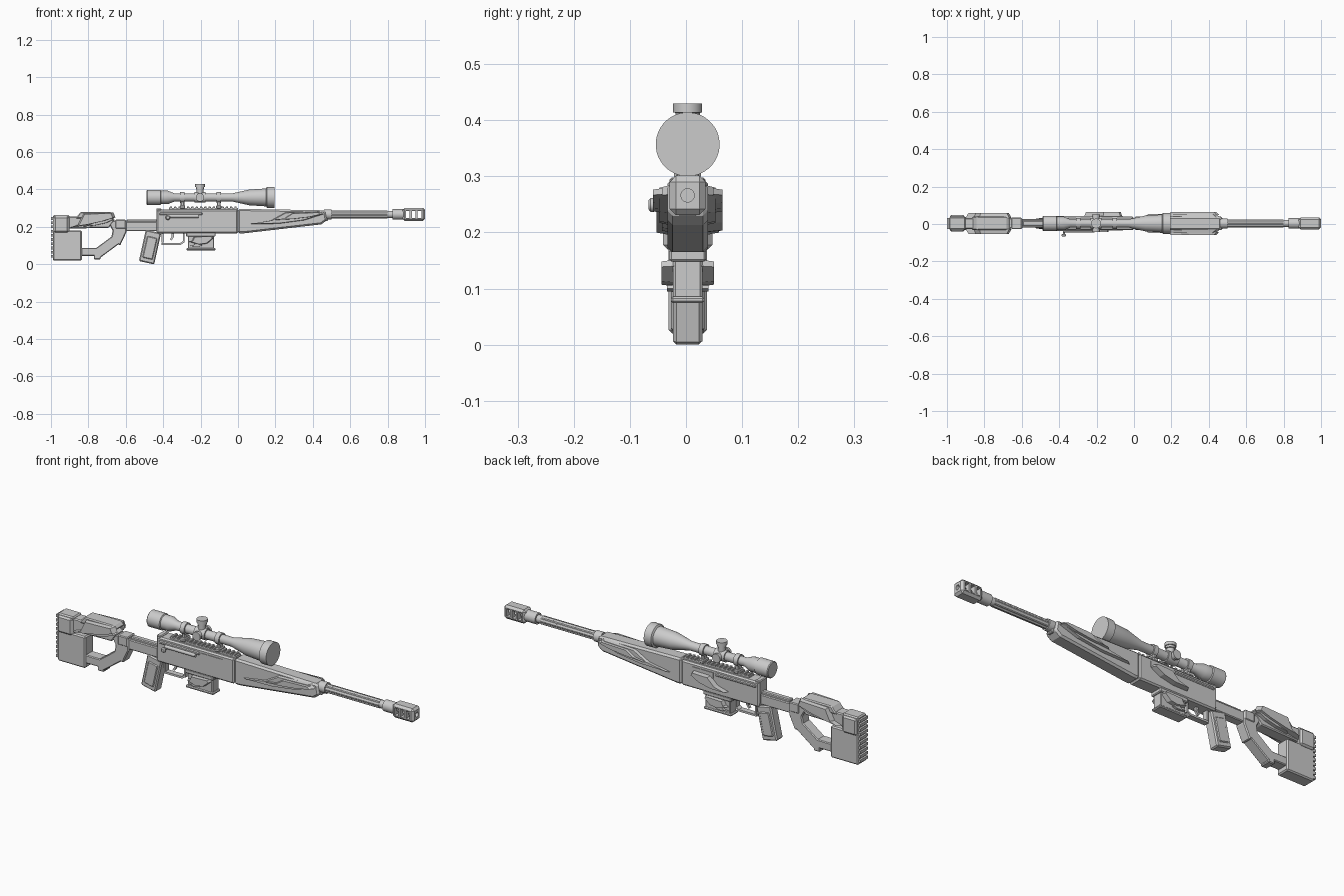
import bpy, bmesh, math
from mathutils import Matrix, Vector

if "Cube" in bpy.data.objects:
    bpy.data.objects.remove(bpy.data.objects["Cube"])

# Shared reference lines of the rifle
MIDDLE = .003
BORE = .266
SIGHT = .357
TUBE = .022
BELLY = .165
DECK = .292
BODY = .036
TURRET = -.203

shade = (.6, .6, .6, 1)
grey = bpy.data.materials.new("plain grey")
grey.use_nodes = True
grey.diffuse_color = shade
grey.node_tree.nodes["Principled BSDF"].inputs["Base Color"].default_value = shade


def finish(name, bm, bevel=None, smooth=False):
    bmesh.ops.recalc_face_normals(bm, faces=bm.faces)
    mesh = bpy.data.meshes.new(name)
    bm.to_mesh(mesh)
    bm.free()
    mesh.materials.append(grey)
    part = bpy.data.objects.new(name, mesh)
    bpy.context.collection.objects.link(part)
    if bevel:
        chamfer = part.modifiers.new("chamfer", "BEVEL")
        chamfer.width, chamfer.segments = bevel, 1
        chamfer.limit_method, chamfer.angle_limit = "ANGLE", math.radians(40)
    if smooth:
        bpy.ops.object.select_all(action="DESELECT")
        part.select_set(True)
        bpy.context.view_layer.objects.active = part
        bpy.ops.object.shade_smooth_by_angle(angle=math.radians(35))
    return part


def skin(bm, rings):
    """Close a stack of vertex rings into a solid."""
    bm.faces.new(rings[0])
    bm.faces.new(rings[-1])
    for near, far in zip(rings, rings[1:]):
        for i in range(len(near)):
            bm.faces.new((near[i - 1], near[i], far[i], far[i - 1]))


def prism(name, outline, inner, outer, bevel=None, taper=1):
    """Side outline drawn sideways between two y values; taper shrinks the outer end."""
    bm = bmesh.new()
    points = [Vector((x, 0, z)) for x, z in outline]
    centre = sum(points, Vector()) / len(points)
    skin(bm, [[bm.verts.new(centre + (p - centre) * scale + Vector((0, y, 0))) for p in points]
              for y, scale in ((inner, 1), (outer, taper))])
    return finish(name, bm, bevel)


def slab(name, outline, half=BODY, bevel=.005):
    return prism(name, outline, MIDDLE - half, MIDDLE + half, bevel)


def box(name, left, right, low, high, half, bevel=.004):
    return slab(name, [(left, low), (right, low), (right, high), (left, high)], half, bevel)


def bar(name, start, end, thick, half, bevel=.004):
    """Straight bar between two points of the side outline."""
    start, end = Vector(start), Vector(end)
    offset = (end - start).orthogonal().normalized() * thick / 2
    return slab(name, [start - offset, end - offset, end + offset, start + offset], half, bevel)


def leaf(name, tail, tip, spread, inner, outer, peak=.5, belly=.5, flanks=("left", "right")):
    """Swept, pointed armour plate lying on the flanks."""
    tail, tip = Vector(tail), Vector(tip)
    rule = [(0, 0), (peak * .6, .1), (peak, 1), (.95, .5), (1, 0), (.75, -belly), (.4, -belly)]
    outline = [tail.lerp(tip, along) + Vector((0, rise * spread)) for along, rise in rule]
    for flank in flanks:
        side = 1 if flank == "left" else -1
        prism(f"{name}_{flank}", outline, MIDDLE + side * inner, MIDDLE + side * outer, taper=.88)


def lathe(name, profile, origin, axis="X", sides=32):
    """Turned part: profile of (distance, radius) along an axis."""
    bm = bmesh.new()
    angles = [math.tau * (i + .5) / sides for i in range(sides)]
    skin(bm, [[bm.verts.new((d, r * math.cos(a), r * math.sin(a))) for a in angles]
              for d, r in profile])
    heading = {"X": Vector((1, 0, 0)), "Y": Vector((0, 1, 0)),
               "-Y": Vector((0, -1, 0)), "Z": Vector((0, 0, 1))}[axis]
    turn = Vector((1, 0, 0)).rotation_difference(heading).to_matrix().to_4x4()
    bm.transform(Matrix.Translation(origin) @ turn)
    return finish(name, bm, smooth=True)


def drum(name, start, length, radius, height=BORE, y=MIDDLE, sides=32):
    return lathe(name, [(0, radius), (length, radius)], (start, y, height), sides=sides)


# Skeleton stock around an open window
box("butt_block", left=-.99, right=-.835, low=.02, high=.18, half=.034, bevel=.006)
box("butt_heel", left=-.99, right=-.9, low=.17, high=.262, half=.034, bevel=.006)
box("butt_upper_cover", left=-.985, right=-.905, low=.17, high=.255, half=.044, bevel=.008)
for i in range(10):
    base = .035 + i * .0225
    box("butt_pad_rib", left=-1, right=-.98, low=base, high=base + .014, half=.03, bevel=None)
box("stock_toe", left=-.85, right=-.73, low=.045, high=.087, half=.028)
box("stock_toe_hook", left=-.77, right=-.735, low=.026, high=.07, half=.028)
bar("stock_strut", start=(-.755, .055), end=(-.64, .14), thick=.055, half=.028)
slab("stock_neck", [(-.68, .13), (-.63, .1), (-.597, .17), (-.597, .233), (-.7, .233), (-.67, .18)],
     half=.028)
slab("stock_spine", [(-.91, .19), (-.69, .195), (-.66, .235), (-.7, .255), (-.91, .255)], half=.03)
slab("cheek_rest", [(-.87, .245), (-.84, .28), (-.68, .28), (-.66, .262), (-.69, .245)])
leaf("cheek_blade", tail=(-.9, .195), tip=(-.655, .25), spread=.06, inner=.03, outer=.056,
     peak=.3, belly=.1)
leaf("cheek_fin", tail=(-.84, .2), tip=(-.66, .24), spread=.02, inner=.026, outer=.046)

# Connecting beam
box("stock_beam", left=-.61, right=-.43, low=.177, high=.228, half=.023)
box("beam_top_strip", left=-.595, right=-.43, low=.22, high=.24, half=.014)
box("stock_hinge", left=-.655, right=-.6, low=.19, high=.238, half=.031)

# Receiver and sight rail
box("receiver", left=-.435, right=0, low=BELLY, high=DECK, half=BODY, bevel=.007)
box("receiver_rear_cap", left=-.437, right=-.41, low=.18, high=.298, half=.032)
box("receiver_side_rail", left=-.42, right=-.19, low=.262, high=.277, half=.041)
box("ejection_cover", left=-.18, right=-.06, low=.245, high=.275, half=.039, bevel=None)
leaf("receiver_blade", tail=(-.27, .2), tip=(-.06, .245), spread=.035, inner=.03, outer=.062,
     flanks=["left"])
box("sight_rail", left=-.37, right=0, low=.288, high=.3, half=.02, bevel=None)
for i in range(16):
    tooth = -.365 + i * .023
    box("rail_tooth", left=tooth, right=tooth + .013, low=.298, high=.308, half=.02, bevel=.002)

# Bolt with its handle
drum("bolt_body", start=-.38, length=.17, radius=.009, height=.257, y=-.038, sides=12)
lathe("bolt_handle", [(0, .006), (.02, .006), (.024, .013), (.03, .013), (.034, .008)],
      (-.375, -.033, .249), "-Y", sides=12)

# Handguard
slab("handguard", [(0, BELLY), (.03, BELLY), (.445, .213), (.475, .235), (.465, .288), (0, .296)],
     bevel=.009)
box("handguard_nose", left=.44, right=.48, low=.23, high=.255, half=.018)
leaf("handguard_blade", tail=(.05, .213), tip=(.46, .268), spread=.038, inner=.032, outer=.05)
leaf("handguard_upper_blade", tail=(.18, .235), tip=(.455, .268), spread=.025, inner=.045,
     outer=.062, peak=.4, belly=.3)

# Fluted barrel
drum("barrel_collar", start=.46, length=.04, radius=.027)
drum("barrel", start=.45, length=.43, radius=.019)
for i in range(8):
    spoke = math.tau * i / 8
    drum("barrel_ridge", start=.5, length=.3, radius=.0065, height=BORE + .0155 * math.sin(spoke),
         y=MIDDLE + .0155 * math.cos(spoke), sides=8)
drum("muzzle_collar", start=.825, length=.06, radius=.028)

# Muzzle brake with side ports and bore
brake = box("muzzle_brake", left=.88, right=1, low=.231, high=.301, half=.032, bevel=.011)
cutters = [drum("bore_cutter", start=.89, length=.2, radius=.012, sides=16)]
for i in range(3):
    port = .897 + i * .032
    cutters.append(box("port_cutter", left=port, right=port + .021, low=.247, high=.285,
                       half=.1, bevel=None))
for cutter in cutters:
    cutter.hide_render = cutter.hide_viewport = True
    cut = brake.modifiers.new("cut", "BOOLEAN")
    cut.operation, cut.solver, cut.object = "DIFFERENCE", "EXACT", cutter

# Telescopic sight
lathe("sight_body", [(-.488, .037), (-.484, .041), (-.415, .041), (-.412, BODY), (-.375, BODY),
                     (-.34, TUBE), (-.03, TUBE), (.06, .042), (.15, .048), (.155, .057),
                     (.195, .057)], (0, MIDDLE, SIGHT), sides=40)
drum("turret_housing", start=TURRET - .03, length=.06, radius=.028, height=SIGHT)
lathe("elevation_turret", [(0, .018), (.045, .018), (.046, TUBE), (.056, TUBE), (.057, .026),
                           (.073, .026)], (TURRET, MIDDLE, SIGHT), "Z")
for axis in ("Y", "-Y"):
    lathe("side_turret", [(0, .018), (.034, .018), (.035, TUBE), (.047, TUBE)],
          (TURRET, MIDDLE, SIGHT), axis)
for mount in (-.297, -.103):
    drum("sight_ring", start=mount - .012, length=.024, radius=.029, height=SIGHT)
    box("ring_post", left=mount - .01, right=mount + .01, low=.305, high=.345, half=.015)
    box("ring_clamp", left=mount - .014, right=mount + .014, low=.296, high=.315, half=.024)

# Raked grip
bar("grip", start=(-.452, .175), end=(-.489, .008), thick=.084, half=.026, bevel=.006)
bar("grip_panels", start=(-.458, .145), end=(-.484, .03), thick=.055, half=.03)

# Trigger and guard
for x, top in ((-.403, BELLY), (-.29, BELLY)):
    box("guard_post", left=x - .005, right=x + .005, low=.115, high=top, half=.014, bevel=None)
bar("guard_bow", start=(-.408, .109), end=(-.305, .109), thick=.01, half=.014, bevel=None)
bar("guard_corner", start=(-.308, .108), end=(-.288, .122), thick=.01, half=.014, bevel=None)
bar("trigger_blade", start=(-.35, .17), end=(-.348, .145), thick=.013, half=.006, bevel=None)
bar("trigger_toe", start=(-.346, .15), end=(-.36, .13), thick=.01, half=.006, bevel=None)

# Magazine
box("magazine", left=-.268, right=-.128, low=.08, high=.17, half=.026)
box("magazine_base", left=-.276, right=-.12, low=.074, high=.086, half=.03)
box("magazine_well", left=-.277, right=-.12, low=.148, high=.17, half=.033)
leaf("magazine_blade", tail=(-.262, .12), tip=(-.13, .14), spread=.024, inner=.024, outer=.047,
     peak=.2, belly=1)
leaf("magazine_fin", tail=(-.262, .1), tip=(-.19, .1), spread=.012, inner=.024, outer=.037)
